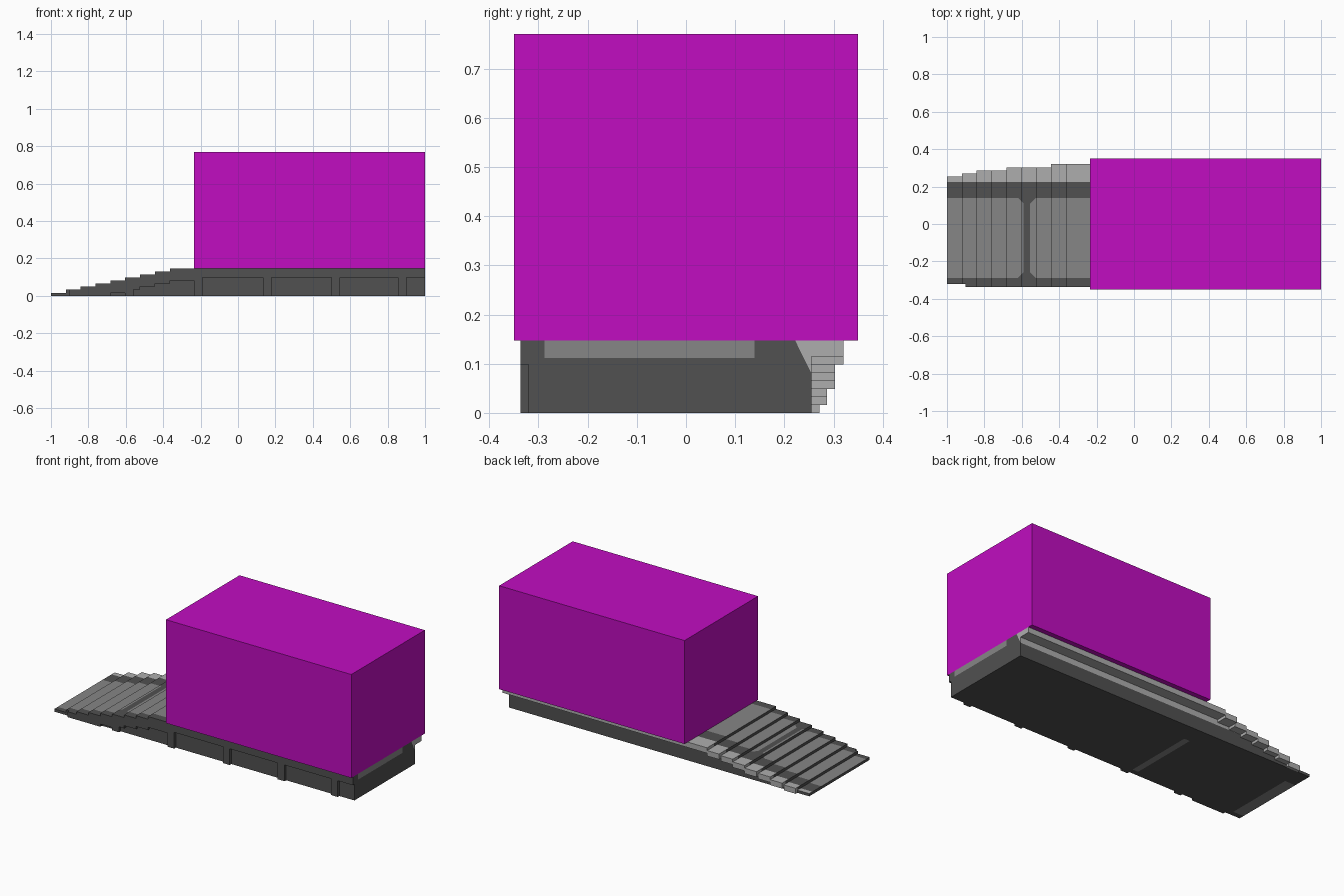
import bpy, bmesh
from mathutils import Vector

if "Cube" in bpy.data.objects:
    bpy.data.objects.remove(bpy.data.objects["Cube"])


def material(name, rgb):
    m = bpy.data.materials.new(name)
    m.use_nodes = True
    m.diffuse_color = (*rgb, 1)
    m.node_tree.nodes["Principled BSDF"].inputs["Base Color"].default_value = (*rgb, 1)
    return m


DARK = material("dark grey", (0.082, 0.082, 0.082))
MID = material("mid grey", (0.24, 0.24, 0.24))
LIGHT = material("light grey", (0.42, 0.42, 0.42))
MAGENTA = material("magenta", (0.533, 0.004, 0.533))


def finish(bm, name, mats):
    bmesh.ops.recalc_face_normals(bm, faces=bm.faces[:])
    me = bpy.data.meshes.new(name)
    bm.to_mesh(me)
    bm.free()
    for m in mats:
        me.materials.append(m)
    ob = bpy.data.objects.new(name, me)
    bpy.context.collection.objects.link(ob)
    return ob


def box(name, x, y, z, mat):
    bm = bmesh.new()
    bmesh.ops.create_cube(bm, size=1)
    for v in bm.verts:
        v.co = [r[0] + (c + 0.5) * (r[1] - r[0]) for c, r in zip(v.co, (x, y, z))]
    return finish(bm, name, [mat])


def extrude_profile(points, y0, y1):
    """Closed x-z profile swept from y0 to y1."""
    bm = bmesh.new()
    face = bm.faces.new([bm.verts.new((x, y0, z)) for x, z in points])
    new = bmesh.ops.extrude_face_region(bm, geom=[face])["geom"]
    for v in new:
        if isinstance(v, bmesh.types.BMVert):
            v.co.y = y1
    bmesh.ops.recalc_face_normals(bm, faces=bm.faces[:])
    return bm


# Staircase of nine steps, the last one running on as the platform
STEPS, RISE, TREAD = 9, 0.147 / 9, 0.0794
TOP = RISE * STEPS
edge = [-1 + TREAD * k for k in range(STEPS)] + [1.0]


def stair_points(first):
    pts = []
    for k in range(first, STEPS):
        pts += [(edge[k], RISE * (k + 1)), (edge[k + 1], RISE * (k + 1))]
    return pts


# Main body, cut along the borders of its coloured areas
FRONT, BACK = -0.32, 0.255
PY0, PY1 = -0.288, 0.139        # inlaid panel sides
GAP = ((-0.59, -1), (-0.556, 1))  # crossbar between panels, panel side
CH = 0.03                        # panel corner chamfer
SLANT_CO, SLANT_NO = Vector((0, BACK, 0.08)), Vector((0, 0.067, 0.033)).normalized()

body = extrude_profile([(-1, 0)] + stair_points(0) + [(1, 0)], FRONT, BACK)
cuts = [((0, y, 0), (0, 1, 0)) for y in (PY0, PY1, 0.225)]
cuts += [((x, 0, 0), (1, 0, 0)) for x in (-0.93, -0.59, -0.556, -0.27, -0.232)]
cuts += [((0, 0, 0.112), (0, 0, 1)), (SLANT_CO, SLANT_NO)]
for gx, s in GAP:
    for py, t in ((PY0, 1), (PY1, -1)):
        cuts.append(((gx + s * CH, py, 0), (s, t, 0)))
for co, no in cuts:
    bmesh.ops.bisect_plane(body, geom=body.verts[:] + body.edges[:] + body.faces[:],
                           dist=1e-5, plane_co=co, plane_no=no)
body.normal_update()


def in_panel(c):
    dy = min(c.y - PY0, PY1 - c.y)
    dx = max(s * (c.x - gx) for gx, s in GAP)
    return dx > 0 and dy > 0 and dx + dy > CH


for f in body.faces:
    c, n = f.calc_center_median(), f.normal
    if n.z > 0.5:                                   # treads and deck
        f.material_index = 2 if c.y > 0.225 else int(in_panel(c))
    elif n.z < -0.5:                                # underside strips
        strip = c.x < -0.93 or -0.27 < c.x < -0.232
        f.material_index = int(strip and PY0 < c.y < PY1)
    elif (c - SLANT_CO).dot(SLANT_NO) > -1e-5 and (n.x > 0.5 or n.y > 0.5):
        f.material_index = 2                        # light upper rear edge
    elif n.x > 0.5 and c.z > 0.112 and PY0 < c.y < PY1:
        f.material_index = 1                        # end of the deck panel
finish(body, "platform_body", [DARK, MID, LIGHT])

# Overhanging light ledge along the back, stepping outwards as it rises
reach = [0.271, 0.287, 0.287, 0.303, 0.303, 0.303, 0.32, 0.32]
for k, y in enumerate(reach, 1):
    z = RISE * (k + 1)
    box(f"back_ledge_{k}", (edge[k], edge[k + 1]), (BACK, y), (z - 2 * RISE, z), LIGHT)

# Raised band along the front, following the stairs
under = [(1, 6 * RISE), (-0.235, 6 * RISE), (-0.235, 5 * RISE)]
for k in (8, 7, 6):
    under += [(edge[k], (k - 3) * RISE), (edge[k], (k - 4) * RISE)]
under += [(-0.603, 2 * RISE), (-0.603, RISE), (-0.682, RISE), (-0.682, 0), (-0.9, 0)]
top = stair_points(1)
top[0] = (-0.9, top[0][1])
finish(extrude_profile(top + under, -0.336, FRONT), "front_band", [DARK])

# Upright ribs under the band
for i, (x, z) in enumerate([(-0.603, 2), (-0.235, 6), (0.135, 6), (0.5, 6), (0.855, 6)]):
    box(f"front_rib_{i + 1}", (x, x + 0.045), (-0.336, FRONT), (0, z * RISE), DARK)

# Large block on the deck
box("upper_block", (-0.235, 1), (-0.35, 0.35), (TOP, 0.77), MAGENTA)
